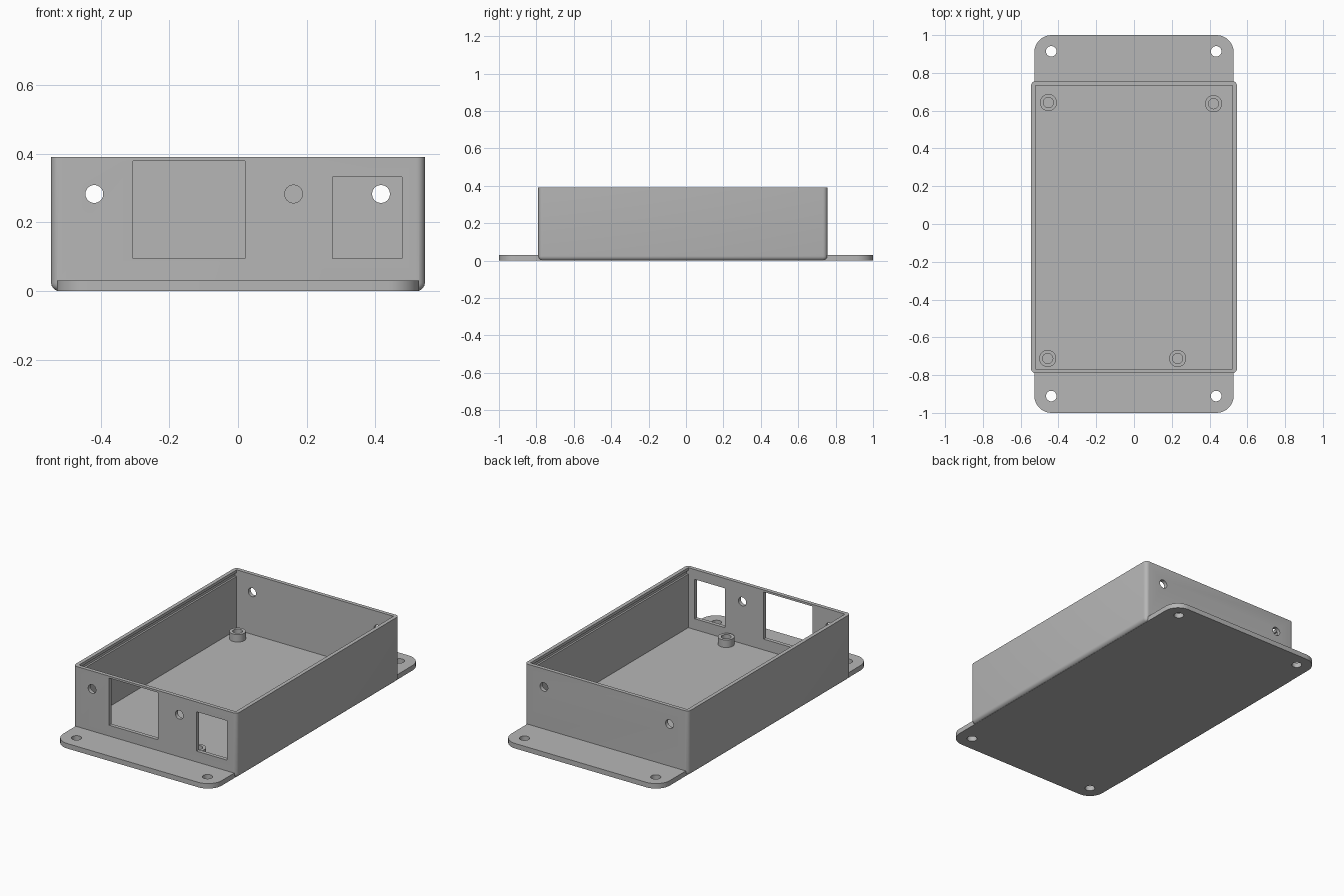
import bpy
import bmesh
import math
from mathutils import Matrix

default = bpy.data.objects.get("Cube")
if default:
    bpy.data.objects.remove(default, do_unlink=True)

grey = bpy.data.materials.new("plain grey plastic")
grey.use_nodes = True
colour = (0.47, 0.47, 0.47, 1)
grey.diffuse_color = colour
grey.node_tree.nodes["Principled BSDF"].inputs["Base Color"].default_value = colour

# Main dimensions
HALF_X, FRONT, BACK, HEIGHT = 0.545, -0.79, 0.756, 0.391
WALL, FLOOR = 0.023, 0.03


def finish(name, bm):
    bmesh.ops.recalc_face_normals(bm, faces=bm.faces)
    mesh = bpy.data.meshes.new(name)
    bm.to_mesh(mesh)
    bm.free()
    mesh.materials.append(grey)
    obj = bpy.data.objects.new(name, mesh)
    bpy.context.collection.objects.link(obj)
    return obj


def block(name, low, high, radius=0, rounded=None, segments=5):
    """Box between two corners; edges picked by the rule are rounded."""
    bm = bmesh.new()
    bmesh.ops.create_cube(bm, size=1)
    for v in bm.verts:
        v.co = [low[i] if v.co[i] < 0 else high[i] for i in range(3)]
    if rounded:
        edges = [e for e in bm.edges if rounded(*e.verts)]
        bmesh.ops.bevel(bm, geom=edges, offset=radius, offset_type='OFFSET',
                        segments=segments, profile=0.5, affect='EDGES')
    return finish(name, bm)


def rod(name, centre, radius, length, along_y=False, sides=40):
    bm = bmesh.new()
    turn = Matrix.Rotation(math.pi / 2, 4, 'X') if along_y else Matrix()
    bmesh.ops.create_cone(bm, cap_ends=True, segments=sides, radius1=radius,
                          radius2=radius, depth=length,
                          matrix=Matrix.Translation(centre) @ turn)
    return finish(name, bm)


def combine(target, tool, operation='DIFFERENCE'):
    mod = target.modifiers.new("combine", 'BOOLEAN')
    mod.operation, mod.solver, mod.object = operation, 'EXACT', tool
    bpy.context.view_layer.objects.active = target
    bpy.ops.object.modifier_apply(modifier=mod.name)
    bpy.data.objects.remove(tool, do_unlink=True)


def smooth(obj):
    bpy.ops.object.select_all(action='DESELECT')
    obj.select_set(True)
    bpy.context.view_layer.objects.active = obj
    bpy.ops.object.shade_smooth_by_angle(angle=math.radians(30))


def upright(a, b):
    return abs(a.co.z - b.co.z) > 0.01


# Box shell with rounded uprights and rounded bottom rim
shell = block("enclosure", (-HALF_X, FRONT, 0), (HALF_X, BACK, HEIGHT), 0.024,
              lambda a, b: upright(a, b) or a.co.z + b.co.z < 0.01)

# Mounting plate with round corners, joined under the box
plate = block("mounting_plate", (-0.528, -1, 0), (0.528, 1, 0.03), 0.092, upright, 10)
combine(shell, plate, 'UNION')

# Open cavity
inner = HALF_X - WALL
combine(shell, block("cavity_cutter", (-inner, FRONT + WALL, FLOOR),
                     (inner, BACK - WALL, HEIGHT + 0.1)))

# Lid grooves along the two long walls
for side in (-1, 1):
    xs = sorted((side * (inner - 0.02), side * (inner + 0.011)))
    combine(shell, block("groove_cutter", (xs[0], FRONT + WALL, 0.352),
                         (xs[1], BACK - WALL, 0.374)))

# Connector windows in the front wall
for x0, x1, top in ((-0.306, 0.02, 0.379), (0.276, 0.479, 0.332)):
    combine(shell, block("window_cutter", (x0, FRONT - 0.1, 0.095),
                         (x1, FRONT + 0.1, top)))

# Round holes in the front and back walls
for x, y in ((-0.419, FRONT), (0.162, FRONT), (-0.419, BACK), (0.417, BACK)):
    combine(shell, rod("hole_cutter", (x, y, 0.283), 0.026, 0.1, True))

# Screw holes in the mounting plate
for x in (-0.438, 0.435):
    for y in (-0.911, 0.914):
        combine(shell, rod("screw_cutter", (x, y, 0), 0.028, 0.2))
smooth(shell)

# Hollow standoffs on the floor
spots = {"back_left": (-0.453, 0.643), "back_right": (0.421, 0.637),
         "front_left": (-0.457, -0.712), "front_right": (0.231, -0.712)}
for label, (x, y) in spots.items():
    post = rod("standoff_" + label, (x, y, 0.051), 0.045, 0.048)
    combine(post, rod("bore_cutter", (x, y, 0.071), 0.027, 0.08))
    smooth(post)
